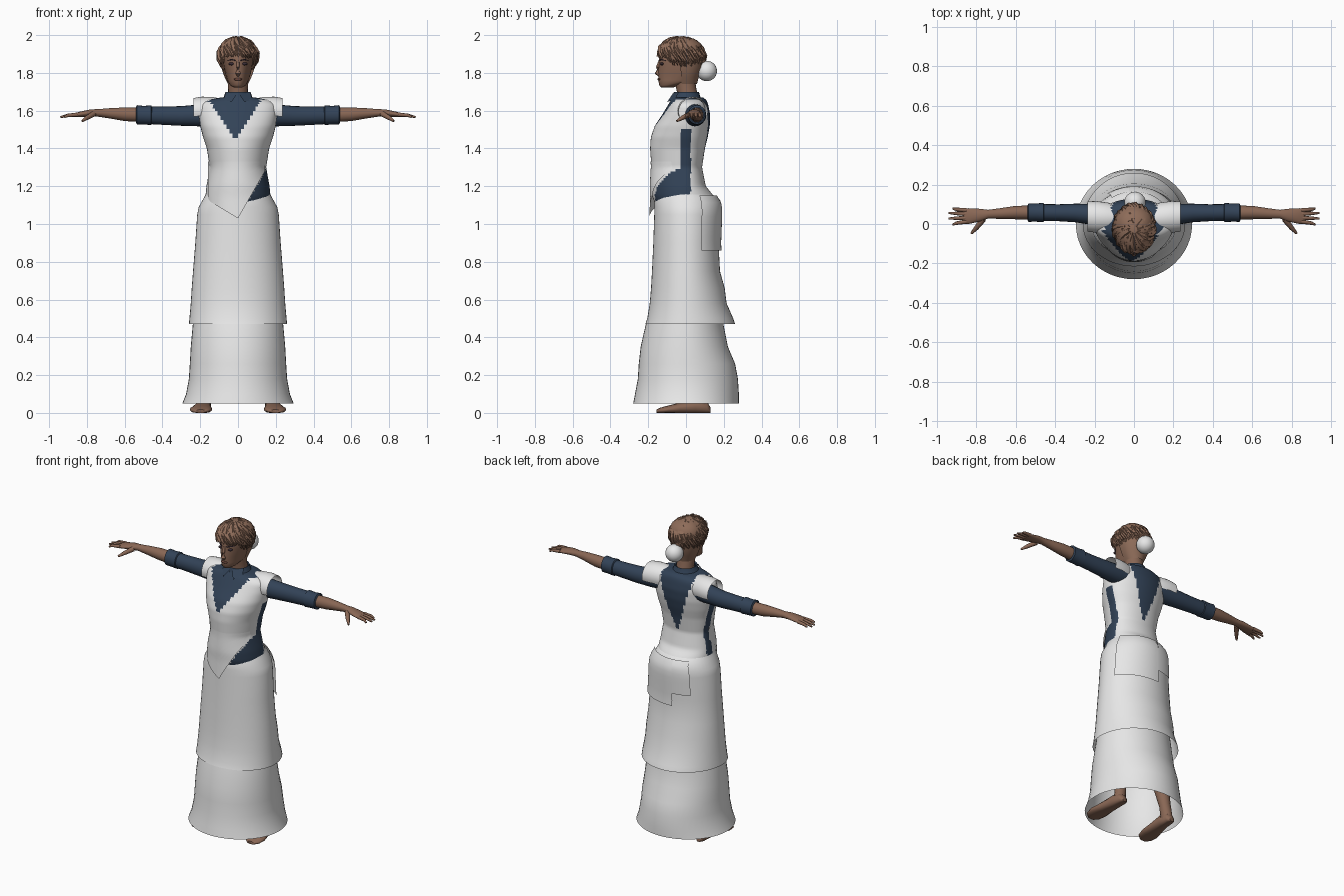
import bpy, bmesh, math, random
from mathutils import Vector

random.seed(4)
if "Cube" in bpy.data.objects:
    bpy.data.objects.remove(bpy.data.objects["Cube"])


def material(name, rgb):
    m = bpy.data.materials.new(name)
    m.use_nodes = True
    m.diffuse_color = (*rgb, 1)
    m.node_tree.nodes["Principled BSDF"].inputs["Base Color"].default_value = (*rgb, 1)
    return m


WHITE = material("white cloth", (0.8, 0.8, 0.8))
BLUE = material("navy cloth", (0.032, 0.055, 0.095))
SKIN = material("brown skin", (0.25, 0.135, 0.09))
HAIR = material("brown hair", (0.27, 0.15, 0.10))
DARK = material("dark eyes", (0.04, 0.025, 0.035))
LIPS = material("lips", (0.17, 0.075, 0.055))


def finish(name, bm, mats, angle=50):
    bmesh.ops.recalc_face_normals(bm, faces=bm.faces)
    me = bpy.data.meshes.new(name)
    bm.to_mesh(me)
    bm.free()
    for m in mats:
        me.materials.append(m)
    ob = bpy.data.objects.new(name, me)
    bpy.context.collection.objects.link(ob)
    bpy.ops.object.select_all(action='DESELECT')
    ob.select_set(True)
    bpy.context.view_layer.objects.active = ob
    if angle:
        bpy.ops.object.shade_smooth_by_angle(angle=math.radians(angle))
    return ob


def add_loft(bm, rings, closed=True, caps=False):
    rows = [[bm.verts.new(p) for p in r] for r in rings]
    n = len(rows[0])
    for a, b in zip(rows, rows[1:]):
        for i in range(n if closed else n - 1):
            j = (i + 1) % n
            bm.faces.new((a[i], a[j], b[j], b[i]))
    if caps:
        bm.faces.new(rows[0])
        bm.faces.new(rows[-1])


def loft(name, rings, mat, closed=True, caps=False, angle=50):
    bm = bmesh.new()
    add_loft(bm, rings, closed, caps)
    return finish(name, bm, [mat], angle)


def angles(n, start=0, end=None):
    if end is None:
        return [math.tau * i / n for i in range(n)]
    return [start + (end - start) * i / n for i in range(n + 1)]


def level(z, hx, front, back, turn, grow=0):
    """Horizontal oval with its own front and back depth."""
    mid = (front + back) / 2 if front * back > 0 else 0
    return [((hx + grow) * math.cos(a),
             mid + ((back - mid + grow) if math.sin(a) > 0 else (mid - front + grow)) * math.sin(a), z)
            for a in turn]


def sample(rows, z):
    """Interpolate a profile whose rows begin with z."""
    z = min(max(z, rows[0][0]), rows[-1][0])
    for a, b in zip(rows, rows[1:]):
        if z <= b[0]:
            t = (z - a[0]) / (b[0] - a[0])
            return [p + (q - p) * t for p, q in zip(a, b)]


def add_limb(bm, pts, radii, sides=8, flat=1):
    pts = [Vector(p) for p in pts]
    rings = []
    for i, p in enumerate(pts):
        d = pts[min(i + 1, len(pts) - 1)] - pts[max(i - 1, 0)]
        q = d.to_track_quat('Z', 'Y')
        rings.append([p + q @ Vector((radii[i] * math.cos(a), flat * radii[i] * math.sin(a), 0))
                      for a in angles(sides)])
    add_loft(bm, rings, caps=True)


def limb(name, pts, radii, mat, sides=12):
    bm = bmesh.new()
    add_limb(bm, pts, radii, sides)
    return finish(name, bm, [mat])


def ball(name, pos, size, mat):
    bm = bmesh.new()
    bmesh.ops.create_uvsphere(bm, u_segments=24, v_segments=14, radius=1)
    for v in bm.verts:
        v.co = Vector(pos) + v.co * Vector(size)
    return finish(name, bm, [mat])


# Skirt tiers: z, half width, front, back
full = angles(48)
lower = [(.05, .295, -.28, .28), (.1, .275, -.27, .28), (.18, .26, -.255, .275), (.26, .255, -.25, .26),
         (.35, .25, -.24, .222), (.46, .24, -.215, .2), (.6, .225, -.18, .18)]
upper = [(.47, .26, -.215, .26), (.5, .257, -.205, .25), (.58, .25, -.192, .215), (.66, .245, -.185, .205),
         (.75, .238, -.18, .18), (.9, .226, -.173, .172), (1.05, .216, -.168, .178), (1.09, .208, -.167, .178),
         (1.14, .18, -.166, .165), (1.17, .165, -.15, .12)]
loft("lower_skirt", [level(*r, full) for r in lower], WHITE)
loft("upper_skirt", [level(*r, full) for r in upper], WHITE)

# Stepped bustle panels at the back
for name, a0, a1, bottom in (("bustle_panel_long", .45, 1.7, .86), ("bustle_panel_short", 1.7, 2.2, .94)):
    heights = [bottom + (1.15 - bottom) * i / 8 for i in range(9)]
    loft(name, [level(*sample(upper, z)[:1], *sample(upper, z)[1:], angles(14, a0, a1), .014)
                for z in heights], WHITE, closed=False)

# Bodice, coloured by neckline, back opening and side openings
torso = [(1.1, .17, -.16, .14), (1.15, .172, -.18, .145), (1.2, .167, -.185, .105), (1.3, .149, -.183, .085),
         (1.4, .165, -.19, .1), (1.46, .185, -.186, .115), (1.52, .2, -.165, .126), (1.58, .208, -.125, .128),
         (1.63, .205, -.095, .118), (1.655, .17, -.08, .11), (1.67, .09, -.07, .09)]
bm = bmesh.new()
add_loft(bm, [level(*sample(torso, 1.1 + .57 * i / 48), angles(80)) for i in range(49)], caps=True)
for f in bm.faces:
    x, y, z = f.calc_center_median()
    neck = y < 0 and abs(x + .015) < (z - 1.45) * .68
    back = y > 0 and abs(x) < (z - 1.29) * .33
    strip = abs(y) < .025 and z < 1.5
    cut = x > 0 and y < .02 and z < 1.03 + 1.75 * x and z < 1.36
    f.material_index = int(neck or back or strip or cut or z > 1.668)
finish("bodice", bm, [WHITE, BLUE])


# Pointed front of the bodice, lapping over the skirt
def flap_point(x, t):
    low = 1.03 + (1.75 * x if x > 0 else -.6 * x)
    z = low + (1.33 - low) * t
    _, hx, front, _ = sample(torso, max(z, 1.15))
    return (x, front * math.sqrt(max(0, 1 - (x / hx) ** 2)) - .014 + .012 * t, z)


loft("bodice_point", [[flap_point(-.16 + .3 * i / 30, j / 10) for i in range(31)] for j in range(11)],
     WHITE, closed=False)

# Collar
loft("collar", [level(z, hx, f, b, angles(28)) for z, hx, f, b in
                ((1.645, .1, -.085, .09), (1.665, .078, -.07, .078), (1.7, .066, -.064, .068), (1.695, .058, -.055, .06))],
     BLUE)
for s, side in ((1, "left"), (-1, "right")):
    loft(side + "_collar_point", [[(s * .005, -.07, 1.69), (s * .065, -.035, 1.7)],
                                  [(s * .035, -.1, 1.645), (s * .075, -.06, 1.66)]], BLUE, closed=False)


# Arms, hands, legs and feet
def across(s, stations, turn):
    return [[(s * x, y + ry * math.cos(a), z + rz * math.sin(a)) for a in turn] for x, y, z, ry, rz in stations]


for s, side in ((1, "left"), (-1, "right")):
    ring = angles(20)
    loft(side + "_sleeve", across(s, [(.1, .04, 1.58, .06, .06), (.2, .048, 1.575, .054, .058),
         (.3, .056, 1.572, .047, .052), (.38, .057, 1.573, .043, .049), (.47, .058, 1.575, .043, .046)], ring),
         BLUE, caps=True)
    loft(side + "_cuff", across(s, [(.455, .058, 1.576, .04, .044), (.46, .058, 1.576, .049, .052),
         (.5, .058, 1.576, .046, .049), (.535, .058, 1.578, .047, .051), (.54, .058, 1.578, .038, .04)], ring), BLUE)
    loft(side + "_shoulder_strap", across(s, [(.08, .03, 1.6, .06, .06), (.13, .032, 1.597, .076, .075),
         (.19, .036, 1.597, .08, .077), (.235, .038, 1.595, .077, .072)], angles(20, -.35, math.pi + .35)),
         WHITE, closed=False)
    loft(side + "_forearm", across(s, [(.5, .058, 1.577, .036, .038), (.6, .058, 1.581, .034, .036),
         (.68, .053, 1.586, .027, .027), (.74, .05, 1.588, .022, .02), (.78, .045, 1.588, .032, .019),
         (.84, .04, 1.58, .04, .014), (.868, .04, 1.575, .036, .009)], ring), SKIN, caps=True)
    for n, (y0, y1, tip) in enumerate(((.07, .078, .92), (.051, .056, .94), (.031, .028, .94), (.012, -.003, .92))):
        limb(f"{side}_finger_{n + 1}", [(s * .85, y0, 1.579), (s * .9, (y0 + y1) / 2, 1.575), (s * tip, y1, 1.566)],
             [.011, .009, .005], SKIN, 8)
    limb(side + "_thumb", [(s * .765, .025, 1.583), (s * .8, -.02, 1.562), (s * .825, -.048, 1.545)],
         [.016, .012, .006], SKIN, 8)
    limb(side + "_leg", [(s * .18, .085, .03), (s * .17, .08, .12), (s * .14, .05, .35), (s * .11, .02, .7)],
         [.036, .034, .055, .065], SKIN)
    foot = [(.13, .18, .015, .03), (.11, .18, .034, .06), (.05, .182, .038, .075), (-.03, .19, .05, .055),
            (-.09, .196, .06, .04), (-.135, .198, .05, .028), (-.155, .198, .025, .018)]
    loft(side + "_foot", [[(s * (x + w * math.cos(a)), y, max(0, h * (.45 + .55 * math.sin(a))))
                           for a in angles(16)] for y, x, w, h in foot], SKIN, caps=True)

# Neck, head and face
limb("neck", [(0, .015, 1.63), (0, .005, 1.7), (0, -.01, 1.78)], [.06, .052, .054], SKIN, 20)
head = [(1.722, .022, -.13, -.07), (1.735, .042, -.142, -.03), (1.76, .057, -.146, .03), (1.8, .069, -.147, .06),
        (1.85, .078, -.143, .075), (1.9, .08, -.145, .08), (1.95, .068, -.115, .065), (1.98, .03, -.07, .02)]
loft("head", [level(*r, angles(28)) for r in head], SKIN, caps=True)
limb("nose", [(0, -.138, 1.865), (0, -.15, 1.83), (0, -.152, 1.8), (0, -.14, 1.788)], [.007, .009, .014, .01], SKIN, 8)
ball("mouth", (0, -.142, 1.766), (.022, .009, .007), LIPS)
for s, side in ((1, "left"), (-1, "right")):
    ball(side + "_eye", (s * .033, -.127, 1.848), (.017, .01, .008), DARK)
    limb(side + "_brow", [(s * .015, -.144, 1.866), (s * .035, -.132, 1.871), (s * .055, -.108, 1.865)],
         [.003, .004, .002], DARK, 6)

# Cropped hair: a cap with layered swept locks, and a bun
cap = [(1.885, .098, -.142, .092), (1.92, .1, -.148, .092), (1.955, .086, -.125, .08), (1.98, .055, -.09, .045),
       (1.992, .015, -.045, -.005)]
loft("hair_cap", [level(*r, angles(28)) for r in cap], HAIR, caps=True)
nape = [(1.74, .052, -.1, .058), (1.78, .072, -.1, .068), (1.83, .09, -.12, .09), (1.89, .098, -.14, .092)]
loft("hair_back", [level(*r, angles(20, -.25, math.pi + .25)) for r in nape], HAIR, closed=False)
bm = bmesh.new()
for i in range(100):
    a = math.tau * (i * .618 % 1)
    front = max(0, -math.sin(a))
    end = 2.1 - .62 * front + random.uniform(-.25, .12)
    start = random.uniform(.1, .9)
    size = random.uniform(.97, 1.05)
    path = []
    for k in range(5):
        t = start + (end - start) * k / 4
        b = a + .5 * (k / 4 - 1)
        path.append((.1 * size * math.sin(t) * math.cos(b),
                     -.028 + .122 * size * math.sin(t) * math.sin(b), 1.882 + .108 * size * math.cos(t)))
    add_limb(bm, path, [.006, .014, .016, .012, .002], 5, .6)
finish("hair_locks", bm, [HAIR], 30)
ball("hair_bun", (.005, .11, 1.81), (.054, .054, .054), WHITE)
